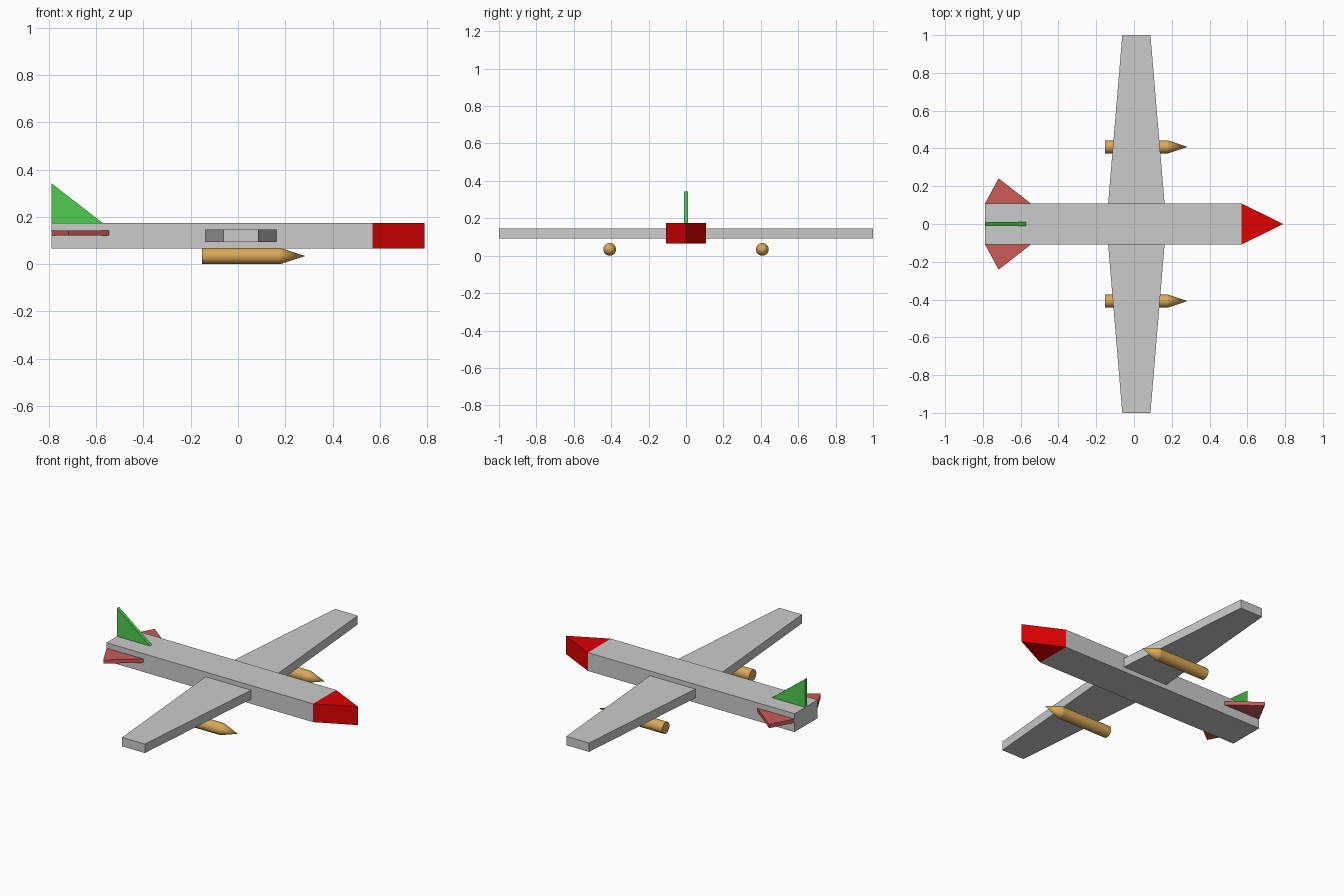
import bpy, bmesh
from math import pi
from mathutils import Matrix

if "Cube" in bpy.data.objects:
    bpy.data.objects.remove(bpy.data.objects["Cube"])


def paint(obj, name, color):
    mat = bpy.data.materials.get(name) or bpy.data.materials.new(name)
    mat.diffuse_color = (*color, 1)
    mat.use_nodes = True
    mat.node_tree.nodes["Principled BSDF"].inputs["Base Color"].default_value = mat.diffuse_color
    obj.data.materials.append(mat)


def extruded(name, points, depth_vec):
    """Prism: a flat outline pushed along depth_vec."""
    bm = bmesh.new()
    bm.faces.new([bm.verts.new(p) for p in points])
    out = bmesh.ops.extrude_face_region(bm, geom=bm.faces[:])
    moved = [v for v in out["geom"] if isinstance(v, bmesh.types.BMVert)]
    bmesh.ops.translate(bm, verts=moved, vec=depth_vec)
    bmesh.ops.recalc_face_normals(bm, faces=bm.faces)
    mesh = bpy.data.meshes.new(name)
    bm.to_mesh(mesh)
    bm.free()
    obj = bpy.data.objects.new(name, mesh)
    bpy.context.collection.objects.link(obj)
    return obj


def plan(name, outline, z0, z1):
    """Prism drawn from above."""
    return extruded(name, [(x, y, z0) for x, y in outline], (0, 0, z1 - z0))


def mirror_y(obj):
    mod = obj.modifiers.new("mirror", 'MIRROR')
    mod.use_axis = (False, True, False)


RED, ROSE, GREEN, TAN = (0.75, 0, 0), (0.6, 0.1, 0.1), (0.08, 0.6, 0.08), (0.7, 0.4, 0.1)
BOT, TOP, HALF = 0.065, 0.174, 0.108

# Fuselage and wedge nose
plan("fuselage", [(-0.79, -HALF), (0.57, -HALF), (0.57, HALF), (-0.79, HALF)], BOT, TOP)
nose = plan("nose", [(0.57, -HALF), (0.79, 0), (0.57, HALF)], BOT, TOP)
paint(nose, "nose_red", RED)

# Tapered wing running through the fuselage
plan("wing", [(-0.146, 0), (-0.062, -1), (0.087, -1),
              (0.171, 0), (0.087, 1), (-0.062, 1)], 0.093, 0.146)

# Tailplanes
tail = plan("tailplane", [(-0.79, 0.106), (-0.543, 0.106), (-0.717, 0.242)], 0.12, 0.142)
mirror_y(tail)
paint(tail, "tail_rose", ROSE)

# Upright tail fin
fin = extruded("tail_fin", [(-0.79, -0.01, TOP - 0.002), (-0.57, -0.01, TOP - 0.002),
                            (-0.79, -0.01, 0.342)], (0, 0.02, 0))
paint(fin, "fin_green", GREEN)

# Underwing stores: cylinder with a cone tip
R, TAIL_X, SHOULDER_X, TIP_X = 0.034, -0.153, 0.18, 0.284
bm = bmesh.new()
along_x = Matrix.Rotation(pi / 2, 4, 'Y')
for x0, x1, r1 in ((TAIL_X, SHOULDER_X, R), (SHOULDER_X, TIP_X, 0)):
    bmesh.ops.create_cone(bm, cap_ends=(r1 > 0), segments=32, radius1=R, radius2=r1, depth=x1 - x0,
                          matrix=Matrix.Translation(((x0 + x1) / 2, 0.408, R)) @ along_x)
bmesh.ops.delete(bm, geom=[f for f in bm.faces if len(f.verts) > 4
                           and f.calc_center_median().x > 0], context='FACES')
bmesh.ops.remove_doubles(bm, verts=bm.verts, dist=0.0005)
mesh = bpy.data.meshes.new("underwing_store")
bm.to_mesh(mesh)
bm.free()
store = bpy.data.objects.new("underwing_store", mesh)
bpy.context.collection.objects.link(store)
paint(store, "store_tan", TAN)
mirror_y(store)
bpy.context.view_layer.objects.active = store
store.select_set(True)
bpy.ops.object.shade_smooth_by_angle(angle=0.26)
